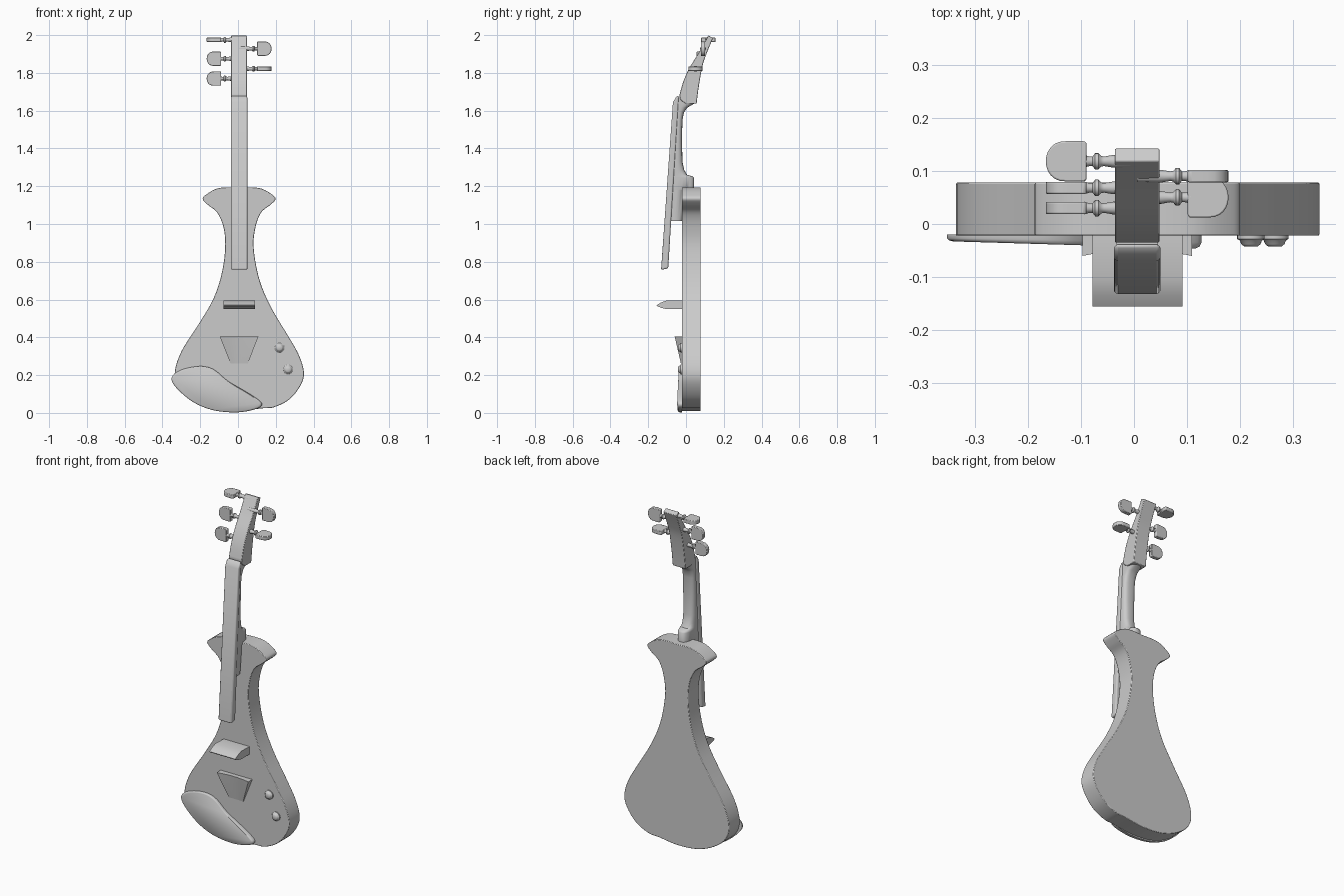
import bpy, bmesh, math
from mathutils import Vector

if "Cube" in bpy.data.objects:
    bpy.data.objects.remove(bpy.data.objects["Cube"])

CX = 0.006  # centre line of neck and body


def finish(name, bm, bevel=0.0, segs=2, angle=35):
    bmesh.ops.recalc_face_normals(bm, faces=bm.faces)
    me = bpy.data.meshes.new(name)
    bm.to_mesh(me)
    bm.free()
    ob = bpy.data.objects.new(name, me)
    bpy.context.collection.objects.link(ob)
    bpy.ops.object.select_all(action='DESELECT')
    bpy.context.view_layer.objects.active = ob
    ob.select_set(True)
    if bevel:
        m = ob.modifiers.new("edge", 'BEVEL')
        m.width, m.segments, m.limit_method = bevel, segs, 'ANGLE'
        m.angle_limit = math.radians(40)
    bpy.ops.object.shade_smooth_by_angle(angle=math.radians(angle))
    return ob


def smooth(pts, n=5, closed=True):
    # Catmull-Rom curve through the points
    p = [Vector(q) for q in pts]
    k, out = len(p), []
    for i in range(k if closed else k - 1):
        g = (lambda j: p[j % k]) if closed else (lambda j: p[max(0, min(k - 1, j))])
        a, b, c, d = g(i - 1), g(i), g(i + 1), g(i + 2)
        for s in range(n):
            t = s / n
            out.append(0.5 * (2 * b + (c - a) * t + (2 * a - 5 * b + 4 * c - d) * t * t
                              + (3 * b - a - 3 * c + d) * t ** 3))
    if not closed:
        out.append(p[-1])
    return out


def loft(rings, cap=True):
    bm = bmesh.new()
    vs = [[bm.verts.new(c) for c in r] for r in rings]
    n = len(vs[0])
    for a, b in zip(vs, vs[1:]):
        for i in range(n):
            bm.faces.new((a[i], a[(i + 1) % n], b[(i + 1) % n], b[i]))
    if cap:
        bm.faces.new(vs[0])
        bm.faces.new(vs[-1])
    return bm


def slab_y(name, pts, y0, y1, **kw):
    return finish(name, loft([[(p[0], y, p[1]) for p in pts] for y in (y0, y1)]), **kw)


def slab_x(name, pts, x0, x1, **kw):
    return finish(name, loft([[(x, p[0], p[1]) for p in pts] for x in (x0, x1)]), **kw)


def lathe(name, prof, place, n=20, **kw):
    rings = [[place(d, r * math.cos(2 * math.pi * i / n), r * math.sin(2 * math.pi * i / n))
              for i in range(n)] for d, r in prof]
    return finish(name, loft(rings), **kw)


# Body: smooth outline with flared horns, flat front and back
body = [(.006, 1.192), (.07, 1.194), (.125, 1.187), (.175, 1.16), (.199, 1.133), (.17, 1.10),
        (.122, 1.06), (.092, .98), (.083, .87), (.115, .70), (.18, .55), (.27, .40),
        (.325, .30), (.349, .21), (.328, .14), (.27, .07), (.19, .03), (.125, .024),
        (0, .01), (-.125, .02), (-.23, .06), (-.31, .125), (-.335, .21), (-.30, .325),
        (-.205, .475), (-.13, .605), (-.087, .735), (-.068, .87), (-.076, .98),
        (-.11, 1.06), (-.158, 1.10), (-.187, 1.133), (-.163, 1.16), (-.113, 1.187), (-.058, 1.194)]
slab_y("body", smooth(body), -.022, .078, bevel=.003)

# Chin rest: thin plate, thicker towards the right
chin = smooth([(-.352, .175), (-.33, .212), (-.27, .237), (-.19, .247), (-.125, .228),
               (-.055, .17), (.035, .117), (.105, .072), (.127, .045), (.10, .022),
               (0, .003), (-.125, .013), (-.23, .053), (-.315, .12)])
cc = Vector((-.12, .12))
rings = []
for s, f in ((1, 0), (1, .55), (.985, .85), (.95, 1)):
    rings.append([(q.x, -.02 - f * (.023 + .03 * q.x), q.y)
                  for q in (cc + (p - cc) * s for p in chin)])
finish("chin_rest", loft(rings), angle=50)

# Fingerboard: tilted bar with softened long edges
slab_x("fingerboard", [(-.132, .757), (-.094, .765), (-.038, 1.68), (-.052, 1.672), (-.069, 1.645)],
       CX - .044, CX + .044, bevel=.008, segs=3)

# Neck: D-shaped sections with heel, sweeping out to the pegbox
sections = [(1.015, -.02), (1.18, .0), (1.185, .042), (1.245, .042), (1.253, .034), (1.26, .006),
            (1.285, -.009), (1.33, -.019), (1.45, -.021), (1.55, -.019), (1.59, -.011),
            (1.617, .008), (1.632, .035), (1.645, .055), (1.67, .055)]
rings = []
for z, yb in sections:
    yf = -.095 + .0605 * (z - .76)
    ring = []
    for i in range(17):
        a = math.pi * i / 16
        c, s = math.cos(a), max(0, math.sin(a))
        ring.append((CX + .039 * math.copysign(abs(c) ** .7, c), yf + (yb - yf) * s ** .7, z))
    rings.append(ring)
finish("neck", loft(rings), angle=45)

# Headstock: curved pegbox extruded across
front = smooth([(-.035, 1.68), (-.014, 1.755), (.02, 1.83), (.07, 1.91), (.118, 1.998)], 5, False)
back = smooth([(.143, 1.985), (.112, 1.91), (.088, 1.84), (.068, 1.73), (.056, 1.637)], 5, False)
slab_x("headstock", front + back + [(.0, 1.637), (-.028, 1.655)],
       CX - .042, CX + .042, bevel=.003)

# Tuning pegs: turned shaft with a D-shaped grip, some rotated flat
shaft = [(.0, .011), (.045, .012), (.062, .009), (.068, .010), (.073, .0155), (.079, .0155),
         (.084, .009), (.09, .009), (.10, .012)]
grip = [(.095, -.034), (.099, -.038), (.132, -.038)]
grip += [(.132 + .040 * math.cos(a) ** .8, .038 * math.sin(a))
         for a in (math.radians(t) for t in range(-75, 76, 15))]
grip += [(.132, .038), (.099, .038), (.095, .034)]
for i, (side, y, z, flat) in enumerate([(-1, .118, 1.975, True), (1, .09, 1.928, False),
                                        (-1, .068, 1.875, False), (1, .05, 1.822, True),
                                        (-1, .03, 1.77, False)]):
    def place(d, u, v):
        return (CX + side * d, y + (u if flat else v), z + (v if flat else u))
    lathe(f"peg_shaft_{i + 1}", shaft, place, n=16, angle=40)
    finish(f"peg_grip_{i + 1}",
           loft([[place(d, u, v) for d, u in grip] for v in (-.0115, .0115)]),
           bevel=.004)

# Bridge: pointed wedge bar
slab_x("bridge", [(-.02, .594), (-.10, .596), (-.135, .583), (-.155, .570), (-.152, .565),
                  (-.13, .556), (-.10, .549), (-.02, .549)], CX - .084, CX + .085, angle=30)

# Tailpiece: tapered wedge with a slightly hollow top edge
rings = []
for z, w, y, dip in ((.405, .103, -.060, .012), (.335, .075, -.044, .006), (.262, .046, -.027, 0)):
    xs = [-1, -.6, -.2, .2, .6, 1]
    rings.append([(CX + w * t, y + dip * (1 - t * t), z) for t in xs]
                 + [(CX + w, -.015, z), (CX - w, -.015, z)])
finish("tailpiece", loft(rings))

# Control knobs
for i, (x, z) in enumerate([(.22, .345), (.265, .23)]):
    lathe(f"knob_{i + 1}", [(-.018, .026), (-.028, .026), (-.031, .021), (-.038, .018), (-.042, .013)],
          lambda d, u, v: (x + u, d, z + v), n=24, angle=40)
